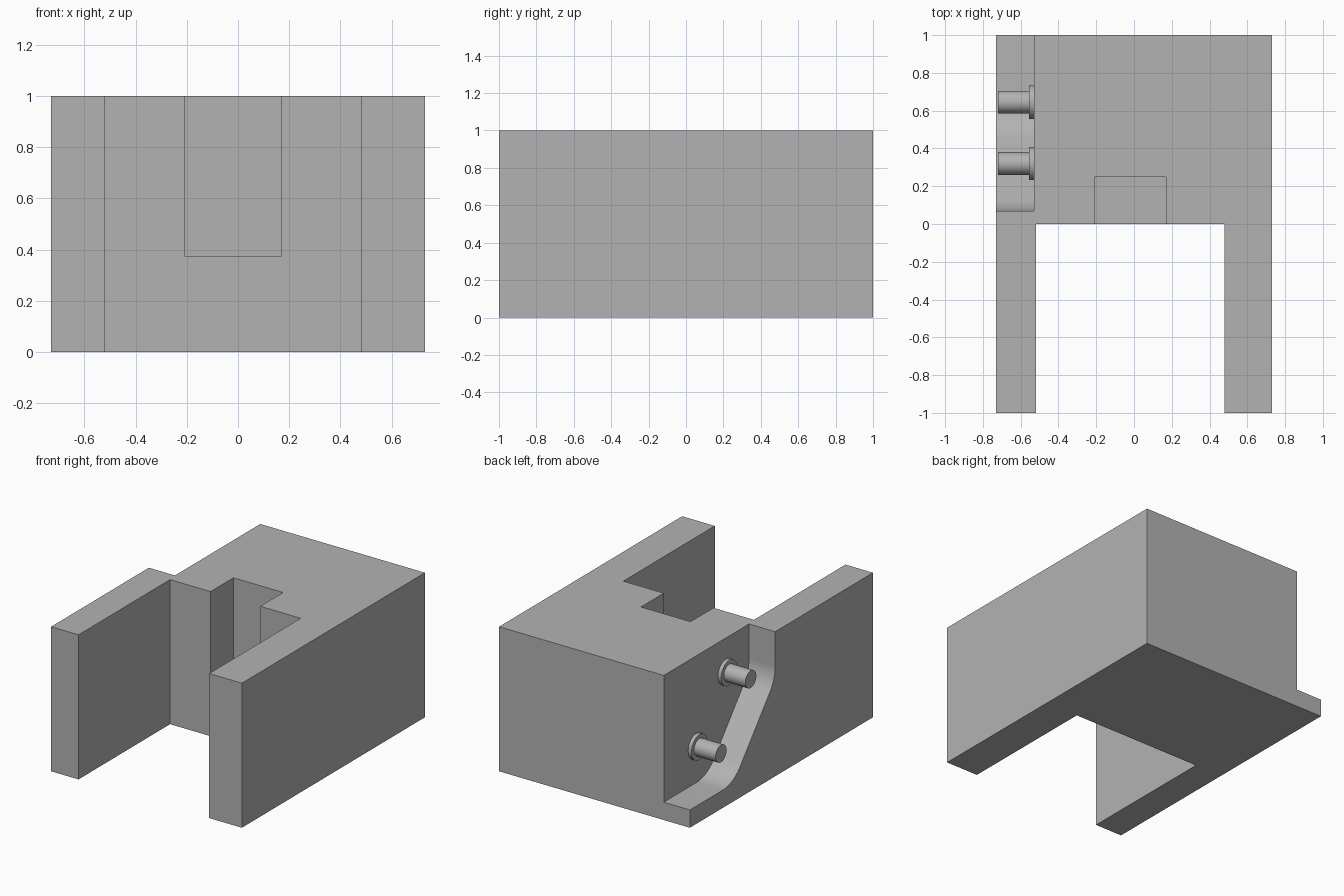
import bpy, bmesh
from math import pi, atan2, cos, sin, radians
from mathutils import Vector, Matrix

if "Cube" in bpy.data.objects:
    bpy.data.objects.remove(bpy.data.objects["Cube"], do_unlink=True)

grey = bpy.data.materials.new("plain grey")
grey.use_nodes = True
grey.diffuse_color = (0.45, 0.45, 0.45, 1)
grey.node_tree.nodes["Principled BSDF"].inputs["Base Color"].default_value = (0.45, 0.45, 0.45, 1)


def finish(name, bm):
    """Turn a bmesh into a grey object."""
    bmesh.ops.recalc_face_normals(bm, faces=bm.faces)
    mesh = bpy.data.meshes.new(name)
    bm.to_mesh(mesh)
    bm.free()
    mesh.materials.append(grey)
    obj = bpy.data.objects.new(name, mesh)
    bpy.context.collection.objects.link(obj)
    return obj


def prism(name, points, offset):
    """Extrude a flat 3D outline along an offset."""
    bm = bmesh.new()
    face = bm.faces.new([bm.verts.new(p) for p in points])
    new = bmesh.ops.extrude_face_region(bm, geom=[face], use_keep_orig=True)["geom"]
    bmesh.ops.translate(bm, vec=offset, verts=[v for v in new if isinstance(v, bmesh.types.BMVert)])
    return finish(name, bm)


def activate(obj):
    bpy.ops.object.select_all(action="DESELECT")
    obj.select_set(True)
    bpy.context.view_layer.objects.active = obj


def cut(target, cutter):
    """Subtract the cutter for good, then discard it."""
    cutter.hide_render = True
    mod = target.modifiers.new("cut", "BOOLEAN")
    mod.operation, mod.solver, mod.object = "DIFFERENCE", "EXACT", cutter
    activate(target)
    bpy.ops.object.modifier_apply(modifier=mod.name)
    bpy.data.objects.remove(cutter, do_unlink=True)


# U-shaped block with two front arms
side, slot_l, slot_r = 0.73, -0.52, 0.48
outline = [(-side, -1), (slot_l, -1), (slot_l, 0), (slot_r, 0),
           (slot_r, -1), (side, -1), (side, 1), (-side, 1)]
body = prism("body", [(x, y, 0) for x, y in outline], (0, 0, 1))

# Square notch in the inner wall, open at the top
notch = [(-0.21, -0.1), (0.17, -0.1), (0.17, 0.25), (-0.21, 0.25)]
cut(body, prism("notch_cutter", [(x, y, 0.375) for x, y in notch], (0, 0, 1)))

# Side recess whose rounded bends are concentric with the two pins
pins = [Vector((0.32, 0.765)), Vector((0.645, 0.375))]
bend, recess_x = 0.252, -0.53
run = pins[1] - pins[0]
slope = atan2(-run.x, run.y)
slope = slope if slope < 0 else slope - 2 * pi
slope = atan2(-abs(run.x), -abs(run.y))


def arc(centre, a, b, steps=12):
    return [centre + bend * Vector((cos(a + (b - a) * i / steps), sin(a + (b - a) * i / steps)))
            for i in range(steps + 1)]


path = arc(pins[0], -pi, slope) + arc(pins[1], slope, -pi / 2)
path = [Vector((path[0].x, 1.2))] + path + [Vector((1.2, path[-1].y)), Vector((1.2, 1.2))]
cut(body, prism("recess_cutter", [(-1, p.x, p.y) for p in path], (1 + recess_x, 0, 0)))
activate(body)
bpy.ops.object.shade_smooth_by_angle(angle=radians(30))


# Pins with a thin collar against the recess wall
def rod(name, radius, tip, y, z):
    bm = bmesh.new()
    root = recess_x + 0.01
    place = Matrix.Translation(((tip + root) / 2, y, z)) @ Matrix.Rotation(pi / 2, 4, "Y")
    bmesh.ops.create_cone(bm, cap_ends=True, segments=48, radius1=radius, radius2=radius,
                          depth=root - tip, matrix=place)
    activate(finish(name, bm))
    bpy.ops.object.shade_smooth_by_angle(angle=radians(30))


for label, p in zip(("upper", "lower"), pins):
    rod(label + "_pin", 0.06, -0.72, p.x, p.y)
    rod(label + "_pin_collar", 0.088, -0.555, p.x, p.y)
